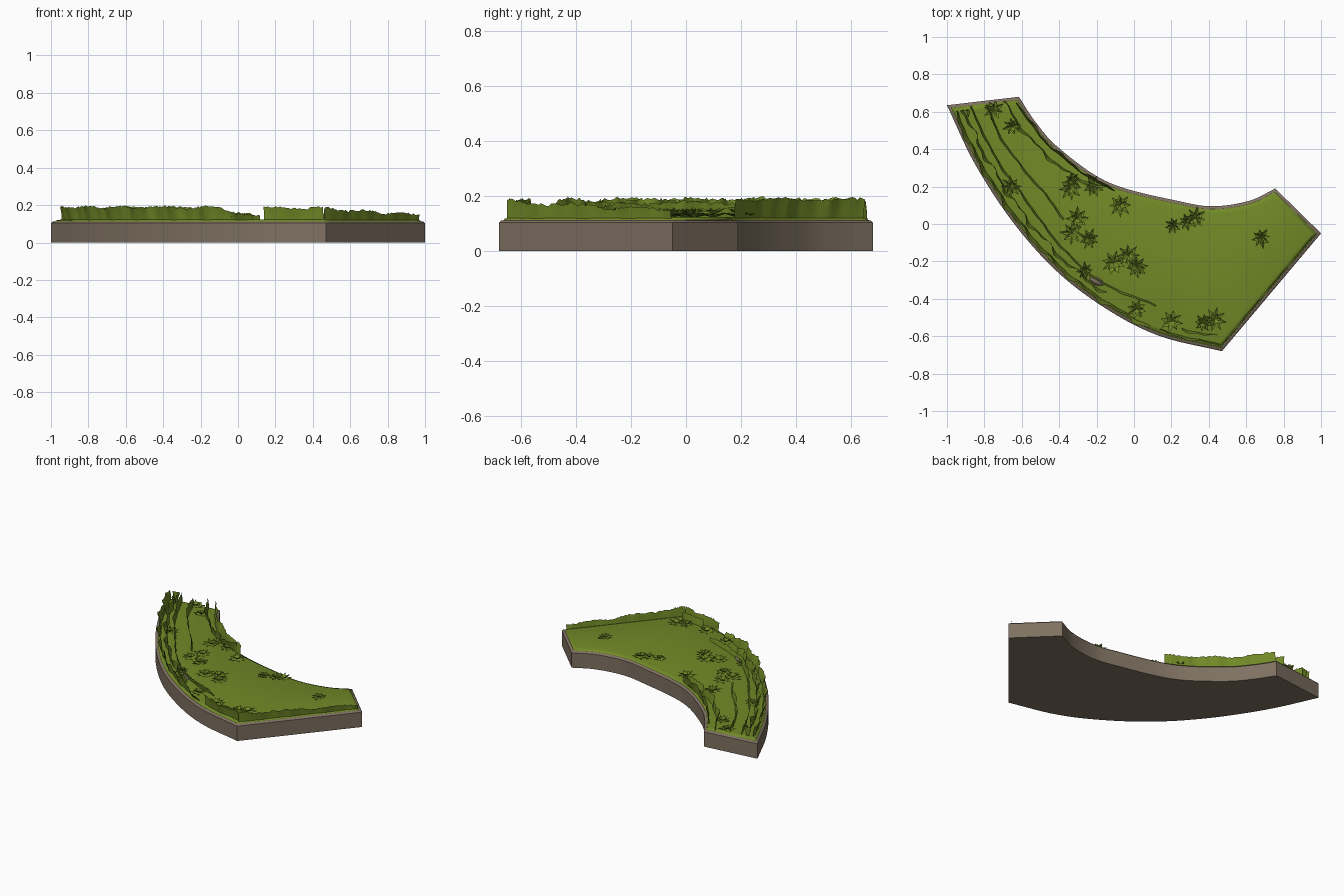
import bpy, bmesh, math, random
from mathutils import Vector

if "Cube" in bpy.data.objects:
    bpy.data.objects.remove(bpy.data.objects["Cube"])

random.seed(4)


def material(name, rgb):
    m = bpy.data.materials.new(name)
    m.diffuse_color = (*rgb, 1)
    m.use_nodes = True
    m.node_tree.nodes["Principled BSDF"].inputs["Base Color"].default_value = m.diffuse_color
    return m


STONE = material("brown stone", (0.21, 0.165, 0.12))
GRASS = material("grass green", (0.165, 0.25, 0.02))


def make(name, verts, faces, mat, angle=40, fix=True):
    me = bpy.data.meshes.new(name)
    me.from_pydata([tuple(v) for v in verts], [], faces)
    if fix:
        bm = bmesh.new()
        bm.from_mesh(me)
        bmesh.ops.recalc_face_normals(bm, faces=bm.faces)
        bm.to_mesh(me)
        bm.free()
    me.materials.append(mat)
    me.shade_smooth()
    me.set_sharp_from_angle(angle=math.radians(angle))
    ob = bpy.data.objects.new(name, me)
    bpy.context.scene.collection.objects.link(ob)
    return ob


def resample(pts, n):
    """n evenly spaced points on a polyline"""
    cum = [0]
    for a, b in zip(pts, pts[1:]):
        cum.append(cum[-1] + (b - a).length)
    out, j = [], 0
    for i in range(n):
        d = cum[-1] * i / (n - 1)
        while j < len(pts) - 2 and cum[j + 1] < d:
            j += 1
        out.append(pts[j].lerp(pts[j + 1], (d - cum[j]) / (cum[j + 1] - cum[j])))
    return out


def spline(ctrl, n):
    """smooth curve through control points"""
    p = [Vector(c) for c in ctrl]
    p = [2 * p[0] - p[1]] + p + [2 * p[-1] - p[-2]]
    pts = []
    for a, b, c, d in zip(p, p[1:], p[2:], p[3:]):
        for k in range(12):
            t = k / 12
            pts.append(0.5 * (2 * b + (c - a) * t + (2 * a - 5 * b + 4 * c - d) * t * t
                              + (3 * b - a - 3 * c + d) * t ** 3))
    return resample(pts + [p[-2]], n)


def inset(loop, d):
    """move a counter-clockwise loop inward by d"""
    out = []
    for i, p in enumerate(loop):
        a = (p - loop[i - 1]).normalized()
        b = (loop[(i + 1) % len(loop)] - p).normalized()
        na, nb = Vector((-a.y, a.x)), Vector((-b.y, b.x))
        out.append(p + (na + nb) * d / (1 + na.dot(nb)))
    return out


def slab(name, loop, sections, mat, angle=40):
    """stack inset copies of the outline; caps are strips between both sides"""
    n, verts, faces = len(loop), [], []
    for d, z in sections:
        verts += [(p.x, p.y, z) for p in inset(loop, d)]
    for s in range(len(sections) - 1):
        for i in range(n):
            j = (i + 1) % n
            faces.append((s * n + i, s * n + j, s * n + n + j, s * n + n + i))
    for o in (0, (len(sections) - 1) * n):
        for i in range(n // 2 - 1):
            faces.append((o + i, o + i + 1, o + n - 2 - i, o + n - 1 - i))
    return make(name, verts, faces, mat, angle)


# Outline: long outer curve, slanted right edge, inner curve
outer = spline([(-1, .635), (-.85, .32), (-.64, 0), (-.40, -.265), (-.13, -.465),
                (.14, -.6), (.47, -.68)], 36)
edge = resample([Vector((.47, -.68)), Vector((1, -.05))], 15)
inner = spline([(-.615, .68), (-.53, .55), (-.40, .405), (-.13, .22), (.25, .12),
                (.43, .095), (.62, .125), (.755, .19)], 50)
outline = outer + edge[1:] + inner[::-1]

slab("stone_base", outline, [(0, 0), (0, .104), (.006, .111), (.02, .114)], STONE)
slab("grass_top", outline, [(.014, .108), (.018, .118), (.04, .124)], GRASS, 70)


def ribbon(name, pts, height, lean=.018, wobble=.006, z0=.112):
    """standing strip of grass with a ragged top; height is a function of 0..1"""
    length = sum((b - a).length for a, b in zip(pts, pts[1:]))
    n = max(8, int(length / .011))
    pts = resample(pts, n)
    verts, faces = [], []
    ph = random.uniform(0, 6)
    for i, p in enumerate(pts):
        t = i / (n - 1)
        d = (pts[min(i + 1, n - 1)] - pts[max(i - 1, 0)]).normalized()
        side = Vector((-d.y, d.x))
        s = t * length
        w = wobble * (math.sin(s * 27 + ph) + .6 * math.sin(s * 61 + ph))
        b = p + side * w * .4
        m = p + side * (w - lean * .4)
        tp = p + side * (w * 1.4 - lean)
        h = height(t) + .005 * math.sin(s * 19 + ph) + random.uniform(-.006, .005)
        verts += [(b.x, b.y, z0), (m.x, m.y, z0 + h * .55), (tp.x, tp.y, z0 + h)]
    for i in range(n - 1):
        for k in (0, 1):
            a = 3 * i + k
            faces.append((a, a + 3, a + 4, a + 1))
    make(name, verts, faces, GRASS, 60, fix=False)


# Grass strips along the edges
rim = inset(outline, .036)
rim2 = inset(outline, .075)
n_out = len(outer)
gap = next(i for i, p in enumerate(rim) if p.x > .12)
ribbon("outer_grass_strip", rim[:gap], lambda t: .078 - .045 * max(0, t - .85) / .15)
ribbon("outer_grass_strip_inner_row", rim2[:gap - 5],
       lambda t: .074 - .02 * max(0, t - .8) / .2, lean=.01, wobble=.009)
ribbon("corner_grass_strip", rim[gap:n_out], lambda t: .075, lean=.012, wobble=.004)
ribbon("corner_grass_strip_inner_row", rim2[gap + 2:n_out], lambda t: .062, lean=.01)
ribbon("right_grass_strip", inset(outline, .026)[n_out - 1:n_out + 14],
       lambda t: .07 - .033 * t, lean=.006, wobble=.002)

# Strip on the left part of the inner edge, in two rows
inner_rim = [p for p in inset(outline, .03)[n_out + 14:] if p.x < -.1]
ribbon("inner_grass_strip", inner_rim, lambda t: .076, lean=.012, wobble=.004)
ribbon("inner_grass_strip_second_row",
       spline([(-.69, .66), (-.60, .52), (-.45, .36), (-.30, .25), (-.15, .2)], 30),
       lambda t: .068, lean=.012)

# Long strips across the meadow
for name, ctrl, h in [
    ("long_grass_strip", [(-.87, .63), (-.73, .35), (-.60, .17), (-.40, -.1), (-.18, -.3),
                          (.12, -.43)], .066),
    ("middle_grass_strip", [(-.78, .64), (-.71, .47), (-.58, .29), (-.45, .14),
                            (-.37, .03)], .062),
]:
    ribbon(name, spline(ctrl, 40), lambda t, h=h: h - .03 * max(0, t - .6) / .4,
           lean=.012, wobble=.002)

# Leafy rosettes scattered over the grass
spots = [(-.75, .61, .05), (-.65, .52, .045), (-.66, .2, .05), (-.34, .19, .055),
         (-.33, .23, .04), (-.22, .2, .05), (-.075, .1, .055), (-.3, .03, .055),
         (-.33, -.05, .055), (-.24, -.08, .05), (-.26, -.25, .04), (-.11, -.21, .06),
         (-.03, -.17, .055), (.015, -.23, .055), (.33, .03, .05), (.28, .01, .04),
         (.21, -.01, .04), (.68, -.075, .045), (.2, -.52, .055), (.37, -.53, .045),
         (.43, -.51, .055), (.015, -.455, .05)]
verts, faces = [], []
for x, y, r in spots:
    for layer, (scale, lift) in enumerate(((1.1, .016), (.7, .034))):
        o, k, turn = len(verts), 8 - layer, random.uniform(0, 6)
        verts.append((x, y, .122 + .01 * layer))
        for i in range(2 * k):
            a = turn + math.pi * i / k
            tip = i % 2 == 0
            q = r * scale * (random.uniform(.9, 1.15) if tip else .55)
            z = .124 + lift * (random.uniform(.6, 1.1) if tip else .7)
            verts.append((x + q * math.cos(a), y + q * math.sin(a), z))
            faces.append((o, o + 1 + i, o + 1 + (i + 1) % (2 * k)))
make("leaf_rosettes", verts, faces, GRASS, 25, fix=False)

# Small flat stone showing through the grass
bpy.ops.mesh.primitive_ico_sphere_add(subdivisions=2, radius=1, location=(-.2, -.305, .125),
                                      rotation=(0, 0, -.45))
pebble = bpy.context.object
pebble.name = "pebble"
pebble.scale = (.042, .02, .018)
pebble.data.materials.append(STONE)
pebble.data.shade_smooth()
